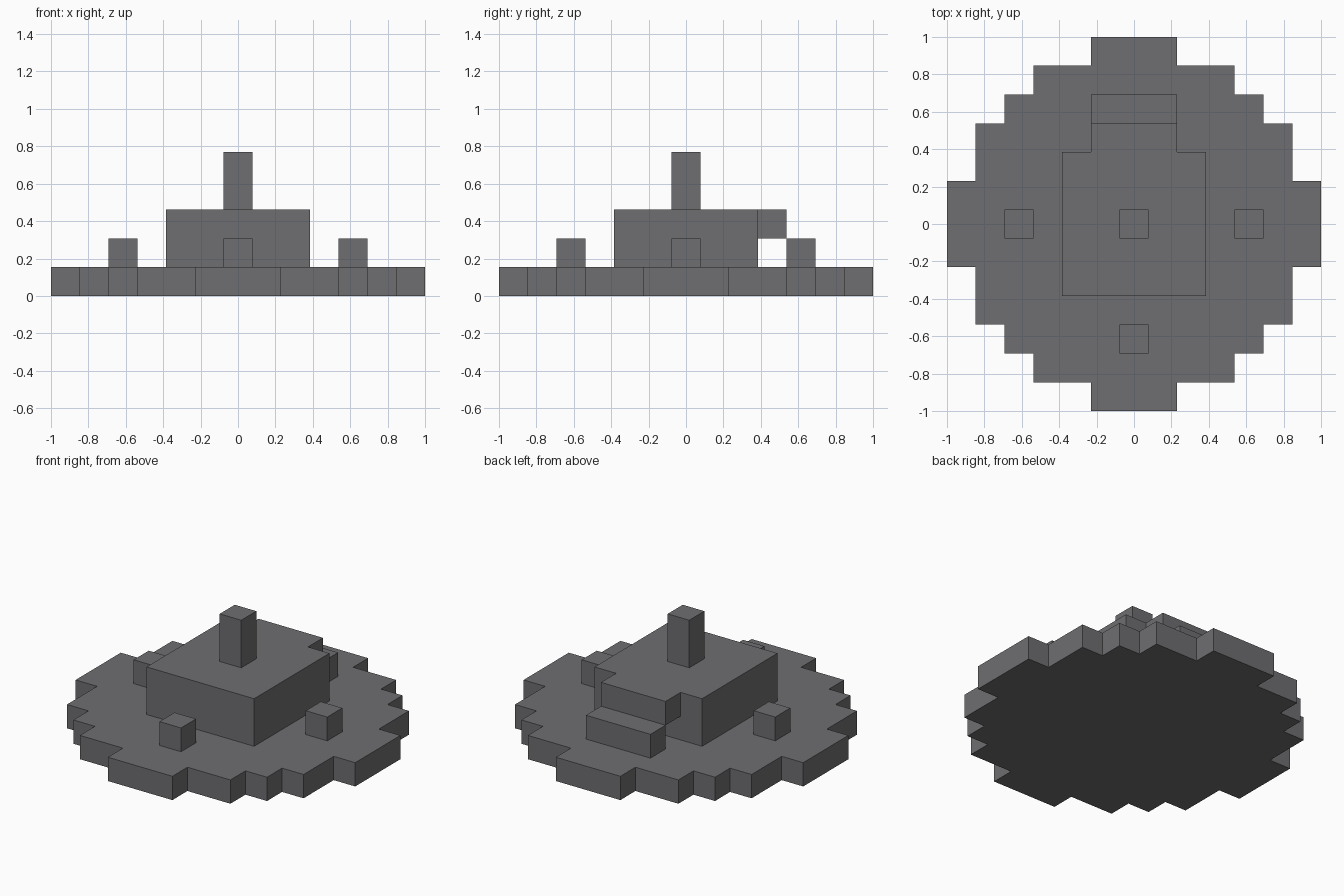
import bpy
import bmesh

cube = bpy.data.objects.get("Cube")
if cube:
    bpy.data.objects.remove(cube, do_unlink=True)

U = 1 / 6.5  # one block; the base is 13 blocks wide

grey = bpy.data.materials.new("stone_grey")
grey.use_nodes = True
colour = (0.158, 0.153, 0.161, 1)
grey.diffuse_color = colour
grey.node_tree.nodes["Principled BSDF"].inputs["Base Color"].default_value = colour


def prism(name, outline, z0, z1):
    """Extrude a counter-clockwise outline, in blocks, from z0 to z1."""
    bm = bmesh.new()
    bottom = [bm.verts.new((x * U, y * U, z0 * U)) for x, y in outline]
    face = bm.faces.new(bottom)
    extruded = bmesh.ops.extrude_face_region(bm, geom=[face], use_keep_orig=True)
    top = [v for v in extruded["geom"] if isinstance(v, bmesh.types.BMVert)]
    bmesh.ops.translate(bm, verts=top, vec=(0, 0, (z1 - z0) * U))
    bmesh.ops.recalc_face_normals(bm, faces=bm.faces)
    mesh = bpy.data.meshes.new(name)
    bm.to_mesh(mesh)
    bm.free()
    mesh.materials.append(grey)
    obj = bpy.data.objects.new(name, mesh)
    bpy.context.collection.objects.link(obj)
    return obj


def box(name, x, y, half_x, half_y, z0, z1):
    corners = [(-1, -1), (1, -1), (1, 1), (-1, 1)]
    return prism(name, [(x + a * half_x, y + b * half_y) for a, b in corners], z0, z1)


# Stepped round base: one quarter outline turned four times
quarter = [(6.5, 1.5), (5.5, 1.5), (5.5, 3.5), (4.5, 3.5), (4.5, 4.5),
           (3.5, 4.5), (3.5, 5.5), (1.5, 5.5), (1.5, 6.5)]
outline = []
for turn in range(4):
    outline += quarter
    quarter = [(-y, x) for x, y in quarter]
prism("round_base", outline, 0, 1)

# Main block: plain lower course, upper course with a rear overhang
box("lower_block", 0, 0, 2.5, 2.5, 1, 2)
half = [(2.5, -2.5), (2.5, 2.5), (1.5, 2.5), (1.5, 3.5)]
prism("upper_block", half + [(-x, y) for x, y in reversed(half)], 2, 3)
box("rear_step", 0, 4, 1.5, 0.5, 1, 2)

# Central tower and the small posts around it
box("tower", 0, 0, 0.5, 0.5, 3, 5)
for side, x, y in [("left", 4, 0), ("right", -4, 0), ("front", 0, -4)]:
    box(side + "_post", x, y, 0.5, 0.5, 1, 2)
